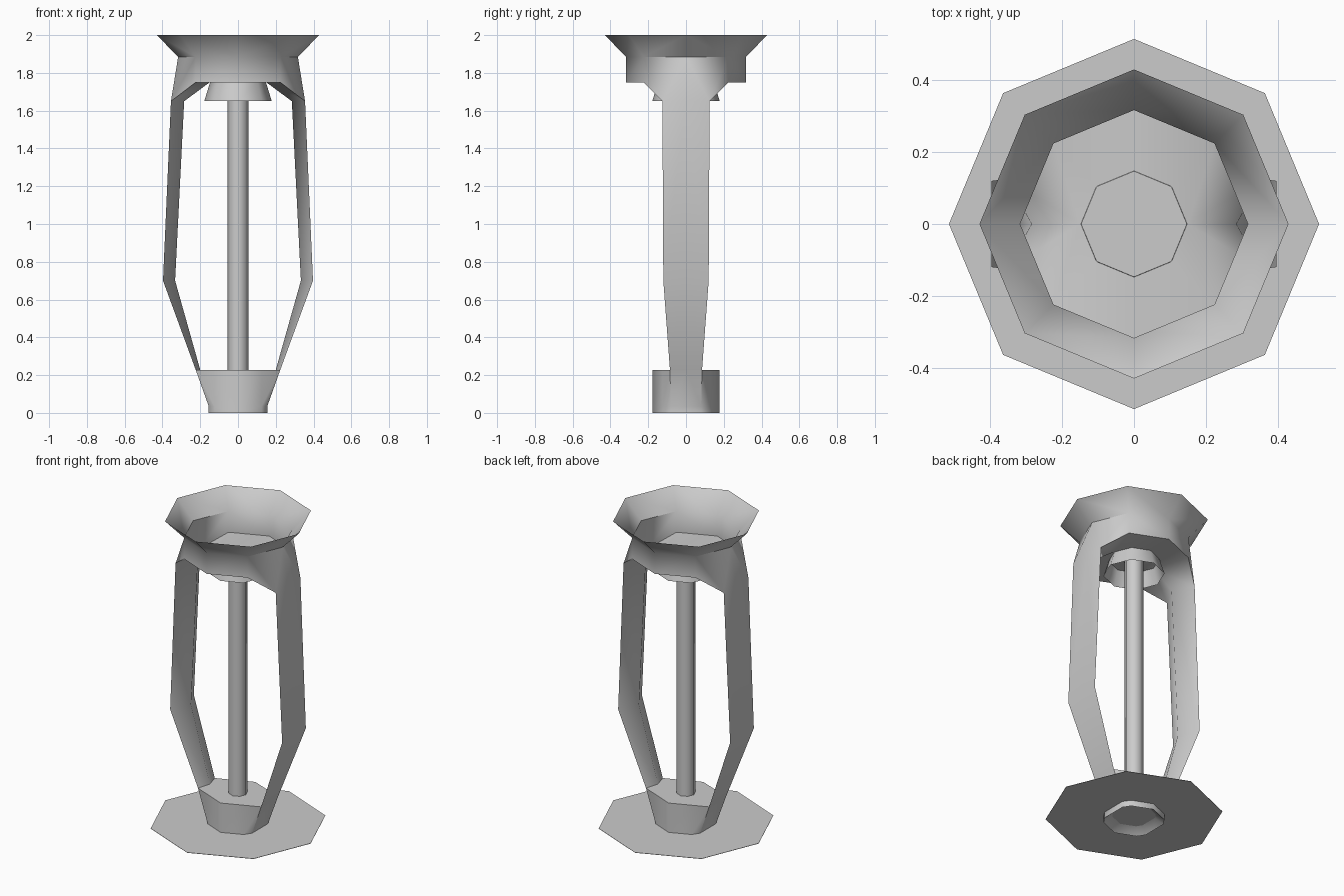
import bpy, bmesh, math
from mathutils import Vector

cube = bpy.data.objects.get("Cube")
if cube:
    bpy.data.objects.remove(cube)

metal = bpy.data.materials.new("grey_metal")
metal.use_nodes = True
GREY = (0.6, 0.6, 0.6, 1)
metal.diffuse_color = GREY
metal.node_tree.nodes["Principled BSDF"].inputs["Base Color"].default_value = GREY


def finish(name, bm):
    bmesh.ops.remove_doubles(bm, verts=bm.verts, dist=0.0005)
    bmesh.ops.recalc_face_normals(bm, faces=bm.faces)
    mesh = bpy.data.meshes.new(name)
    bm.to_mesh(mesh)
    bm.free()
    mesh.materials.append(metal)
    obj = bpy.data.objects.new(name, mesh)
    bpy.context.collection.objects.link(obj)
    bpy.ops.object.select_all(action='DESELECT')
    obj.select_set(True)
    bpy.context.view_layer.objects.active = obj
    bpy.ops.object.shade_smooth_by_angle(angle=math.radians(55))
    return obj


def lathe(name, profile, caps=()):
    """Eight-sided turned part from (radius, height) pairs."""
    bm = bmesh.new()
    rings = [[bm.verts.new((r * math.cos(i * math.pi / 4), r * math.sin(i * math.pi / 4), z))
              for i in range(8)] for r, z in profile]
    for a, b in zip(rings, rings[1:]):
        for i in range(8):
            j = (i + 1) % 8
            bm.faces.new((a[i], a[j], b[j], b[i]))
    for c in caps:
        bm.faces.new(rings[c])
    return finish(name, bm)


# Frame: one quarter of cup, arm and hub, mirrored twice
bm = bmesh.new()


def face(*points):
    bm.faces.new([bm.verts.new(p) for p in points])


def strip(upper, lower):
    for i in range(len(upper) - 1):
        face(upper[i], upper[i + 1], lower[i + 1], lower[i])


def eighths(r, z):
    d = r * math.sqrt(0.5)
    return [Vector((r, 0, z)), Vector((d, d, z)), Vector((0, r, z))]


# Flared cup with a floor notched where the arms begin
rim, neck, base = eighths(0.43, 2), eighths(0.317, 1.885), eighths(0.317, 1.75)
notch, centre = (0.15, 0, 1.75), (0, 0, 1.75)
strip(rim, neck)
strip(neck[1:], base[1:])
face(centre, notch, base[1])
face(centre, base[1], base[2])

# Three-cornered arm: outer width, half depth, inner ridge, height
stations = [(0.355, 0.125, 0.285, 1.65), (0.397, 0.12, 0.333, 0.7), (0.224, 0.085, 0.2, 0.228)]
arm = [[(o, 0, z), (o, d, z), (r, 0, z)] for o, d, r, z in stations]
for a, b in zip(arm, arm[1:]):
    strip(a, b)
mid, corner, ridge = arm[0]
face(neck[0], corner, mid)
face(neck[0], neck[1], corner)
face(neck[1], base[1], corner)
face(base[1], notch, corner)
face(notch, ridge, corner)

# Lower hub, widened to meet the arms
mid, corner, ridge = arm[-1]
top = eighths(0.177, 0.228)
foot = eighths(0.177, 0.035)
hub_top = [mid, corner, top[1], top[2]]
hub_low = [(0.155, 0, 0.035), (0.155, 0.08, 0.035), foot[1], foot[2]]
hub_foot = [(x, y, 0) for x, y, z in hub_low]
recess = [(x * 0.7, y * 0.7, 0.04) for x, y, z in hub_low]
strip(hub_top, hub_low)
strip(hub_low, hub_foot)
strip(hub_foot, recess)
face((0, 0, 0.04), *recess)
face((0, 0, 0.228), ridge, corner, top[1], top[2])

for axis in 'XY':
    bmesh.ops.mirror(bm, geom=bm.verts[:] + bm.edges[:] + bm.faces[:], axis=axis, merge_dist=0.0005)
finish("frame", bm)

# Central rod, its flared collar and the deflector plate
lathe("rod", [(0.055, 0.2), (0.055, 1.757)], caps=(1,))
lathe("collar", [(0.178, 1.652), (0.147, 1.753)], caps=(1,))
lathe("deflector_plate", [(0.515, 0.038), (0.515, 0.04)], caps=(0, 1))
